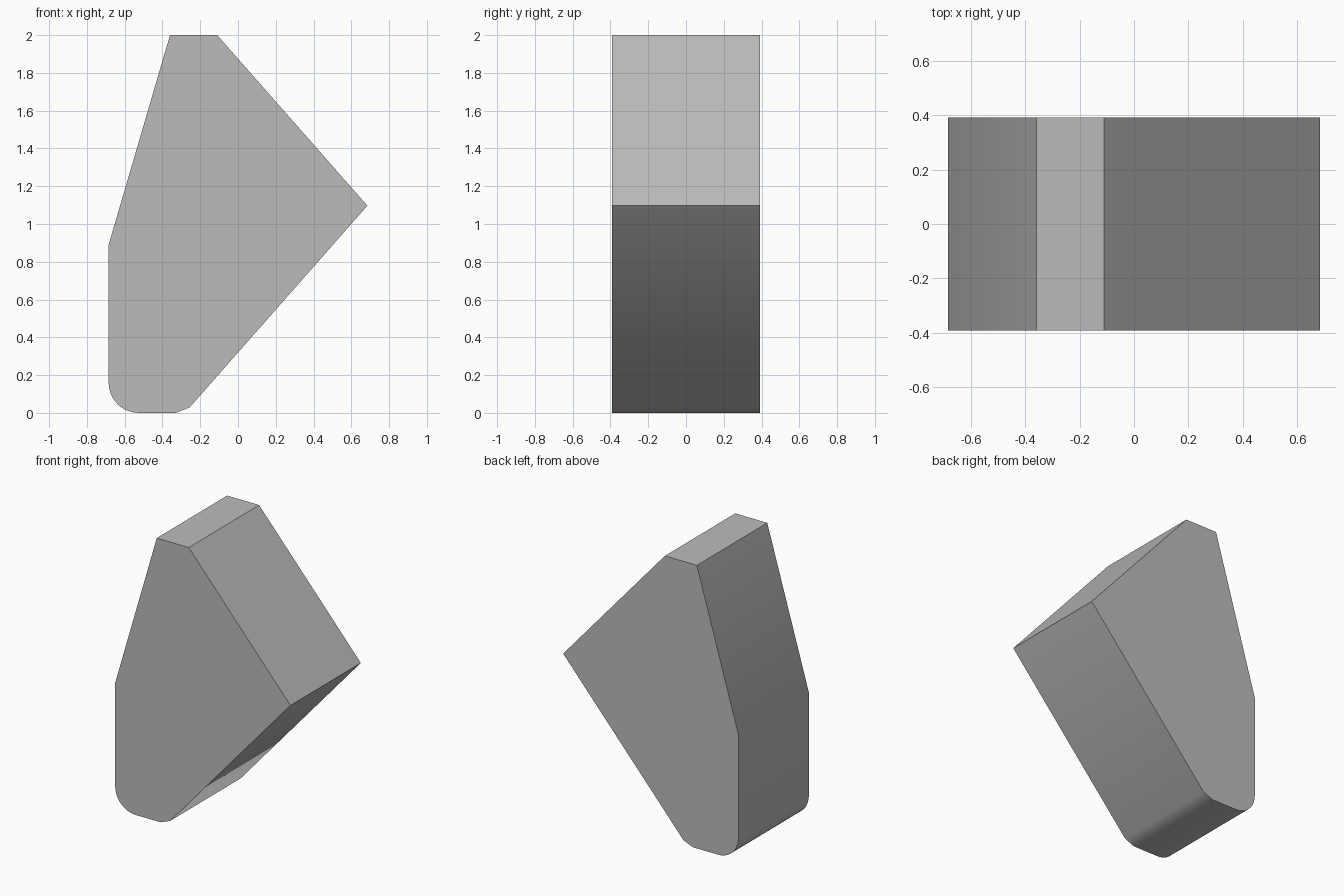
import bpy, bmesh
from math import sin, cos, pi

cube = bpy.data.objects.get("Cube")
if cube:
    bpy.data.objects.remove(cube, do_unlink=True)

HALF_DEPTH = 0.393
RADIUS = 0.16
SEGMENTS = 10

# Material
grey = bpy.data.materials.new("plain grey")
grey.use_nodes = True
colour = (0.5, 0.5, 0.5, 1)
grey.diffuse_color = colour
grey.node_tree.nodes["Principled BSDF"].inputs["Base Color"].default_value = colour

# Side profile in x and z, with a rounded lower left corner
profile = [(-0.33, 0), (-0.255, 0.03), (0.685, 1.097), (-0.11, 2), (-0.36, 2), (-0.685, 0.89)]
centre_x = -0.685 + RADIUS
for i in range(SEGMENTS + 1):
    a = pi + i / SEGMENTS * pi / 2
    profile.append((centre_x + RADIUS * cos(a), RADIUS + RADIUS * sin(a)))

# Wedge body, extruded from front to back
bm = bmesh.new()
front = bm.faces.new([bm.verts.new((x, -HALF_DEPTH, z)) for x, z in profile])
result = bmesh.ops.extrude_face_region(bm, geom=[front], use_keep_orig=True)
back = [v for v in result["geom"] if isinstance(v, bmesh.types.BMVert)]
bmesh.ops.translate(bm, verts=back, vec=(0, 2 * HALF_DEPTH, 0))
bmesh.ops.recalc_face_normals(bm, faces=bm.faces)
mesh = bpy.data.meshes.new("wedge_body")
bm.to_mesh(mesh)
bm.free()
mesh.materials.append(grey)
body = bpy.data.objects.new("wedge_body", mesh)
bpy.context.collection.objects.link(body)

# Smooth the rounded corner and keep the hard edges
bpy.ops.object.select_all(action="DESELECT")
bpy.context.view_layer.objects.active = body
body.select_set(True)
bpy.ops.object.shade_smooth_by_angle(angle=pi / 6)
